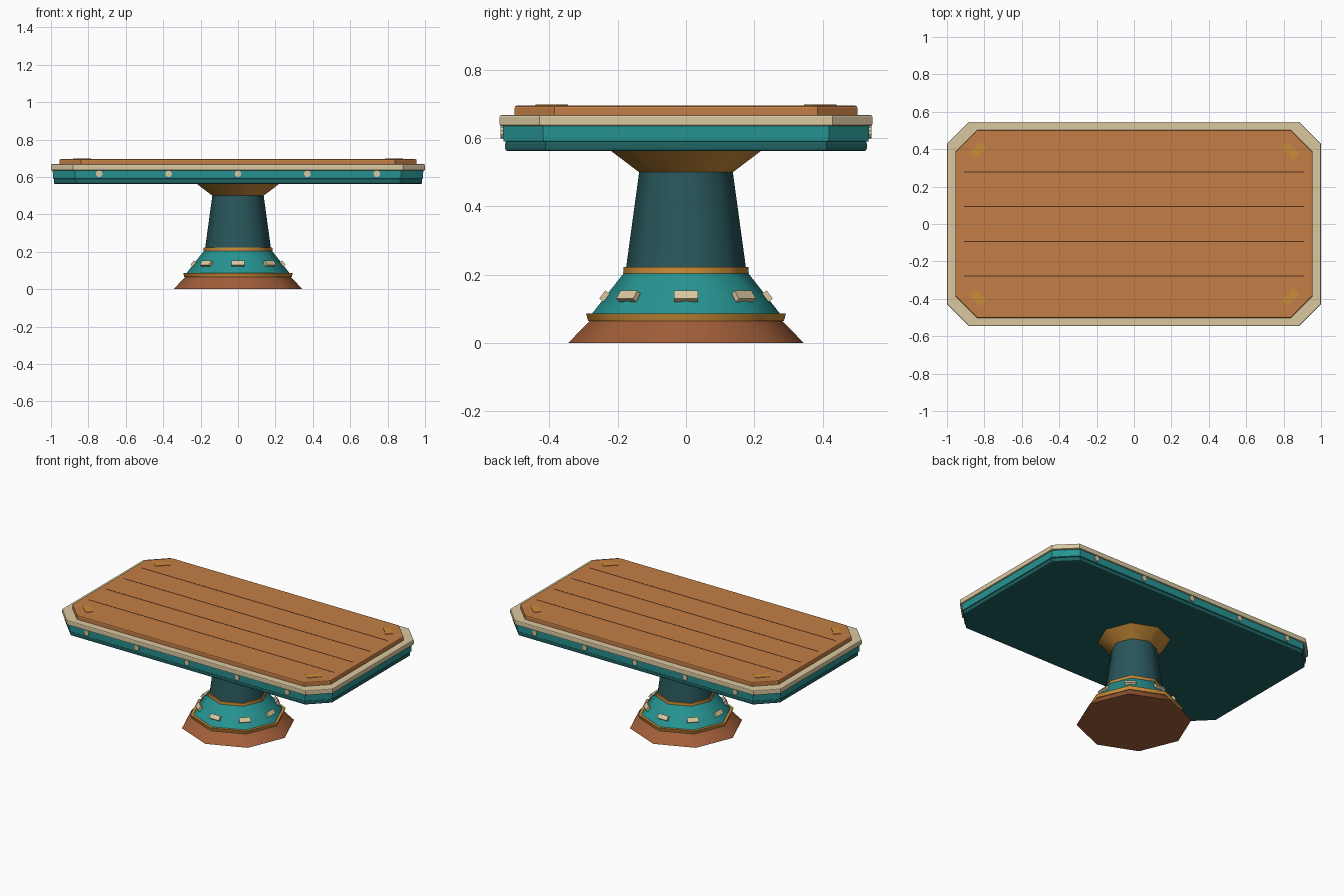
import bpy, bmesh, math
from mathutils import Matrix, Vector

if "Cube" in bpy.data.objects:
    bpy.data.objects.remove(bpy.data.objects["Cube"])


def material(name, r, g, b):
    linear = [((c / 255 + 0.055) / 1.055) ** 2.4 for c in (r, g, b)] + [1]
    m = bpy.data.materials.new(name)
    m.use_nodes = True
    m.diffuse_color = linear
    m.node_tree.nodes["Principled BSDF"].inputs["Base Color"].default_value = linear
    return m


WOOD = material("warm wood", 196, 126, 70)
GROOVE = material("dark groove", 84, 50, 32)
CREAM = material("cream", 218, 200, 160)
TEAL = material("teal", 38, 148, 146)
DEEP = material("deep teal", 30, 98, 98)
SLATE = material("slate teal", 40, 86, 91)
GOLD = material("gold", 202, 140, 56)
BROWN = material("red brown", 162, 95, 58)


def finish(name, bm, mat):
    bmesh.ops.recalc_face_normals(bm, faces=bm.faces)
    mesh = bpy.data.meshes.new(name)
    bm.to_mesh(mesh)
    bm.free()
    mesh.materials.append(mat)
    obj = bpy.data.objects.new(name, mesh)
    bpy.context.collection.objects.link(obj)
    return obj


def frustum(name, z0, z1, r0, r1, mat):
    """Eight-sided tapered ring with smooth sides, corners on the axes."""
    bm = bmesh.new()
    bmesh.ops.create_cone(bm, cap_ends=True, segments=8, radius1=r0, radius2=r1,
                          depth=z1 - z0, matrix=Matrix.Translation((0, 0, (z0 + z1) / 2)))
    # start the ring exactly on an axis
    first = bm.verts[:][0].co
    turn = -math.atan2(first.y, first.x)
    bmesh.ops.rotate(bm, verts=bm.verts, matrix=Matrix.Rotation(turn, 3, "Z"))
    for f in bm.faces:
        f.smooth = len(f.verts) == 4
    for e in bm.edges:
        e.smooth = all(f.smooth for f in e.link_faces)
    return finish(name, bm, mat)


def slab(name, hx, hy, cut, z0, z1, mat, bevel=0.006, inset=0.0):
    """Rectangle with clipped corners, extruded from z0 to z1."""
    def outline(d, z):
        x, y, c = hx - d, hy - d, cut - d * 0.5
        return [bm.verts.new((px, py, z)) for px, py in (
            (x, c - y), (x, y - c), (x - c, y), (c - x, y),
            (-x, y - c), (-x, c - y), (c - x, -y), (x - c, -y))]
    bm = bmesh.new()
    low, high = outline(inset, z0), outline(0, z1)
    bm.faces.new(low)
    bm.faces.new(high)
    for i in range(8):
        j = (i + 1) % 8
        bm.faces.new((low[i], low[j], high[j], high[i]))
    obj = finish(name, bm, mat)
    mod = obj.modifiers.new("soft edges", "BEVEL")
    mod.width, mod.segments = bevel, 2
    mod.limit_method, mod.angle_limit = "ANGLE", math.radians(60)
    return obj


def box(name, size, matrix, mat):
    bm = bmesh.new()
    bmesh.ops.create_cube(bm, size=1)
    bmesh.ops.scale(bm, vec=Vector(size), verts=bm.verts)
    bmesh.ops.transform(bm, matrix=matrix, verts=bm.verts)
    return finish(name, bm, mat)


# Pedestal, from the floor up
frustum("foot", 0, 0.07, 0.345, 0.277, BROWN)
frustum("lower_band", 0.065, 0.087, 0.287, 0.293, GOLD)
frustum("lower_cone", 0.08, 0.21, 0.28, 0.178, TEAL)
frustum("upper_band", 0.203, 0.222, 0.184, 0.183, GOLD)
frustum("column", 0.21, 0.502, 0.177, 0.137, SLATE)
frustum("support_flange", 0.5, 0.565, 0.137, 0.223, GOLD)

# Tilted studs around the cone
for i in range(8):
    place = (Matrix.Rotation(i * math.pi / 4, 4, "Z")
             @ Matrix.Translation((0.239, 0, 0.137))
             @ Matrix.Rotation(math.radians(-37), 4, "Y"))
    box(f"cone_stud_{i + 1}", (0.016, 0.07, 0.03), place, CREAM)

# Layered table top
slab("under_rim", 0.985, 0.53, 0.118, 0.562, 0.592, DEEP, 0.008)
slab("side_band", 0.991, 0.537, 0.118, 0.59, 0.637, TEAL, 0.003, 0.002)
slab("edge_trim", 1.0, 0.546, 0.117, 0.635, 0.668, CREAM)
slab("table_board", 0.955, 0.502, 0.116, 0.66, 0.695, WOOD)

# Plank grooves
for i in range(4):
    y = (i - 1.5) * 0.186
    box(f"plank_groove_{i + 1}", (1.82, 0.005, 0.003),
        Matrix.Translation((0, y, 0.6945)), GROOVE)

# Corner plates, parallel to the clipped corners
for sx in (-1, 1):
    for sy in (-1, 1):
        place = (Matrix.Translation((sx * 0.835, sy * 0.393, 0.694))
                 @ Matrix.Rotation(-sx * sy * math.pi / 4, 4, "Z"))
        side = "left" if sx > 0 else "right"
        end = "back" if sy > 0 else "front"
        box(f"corner_plate_{end}_{side}", (0.09, 0.045, 0.008), place, GOLD)

# Round rivets along the front and back
for sy, end in ((-1, "front"), (1, "back")):
    for i in range(5):
        bm = bmesh.new()
        place = (Matrix.Translation(((i - 2) * 0.371, sy * 0.537, 0.617))
                 @ Matrix.Rotation(math.pi / 2, 4, "X"))
        bmesh.ops.create_cone(bm, cap_ends=True, segments=10, radius1=0.018,
                              radius2=0.018, depth=0.012, matrix=place)
        finish(f"rivet_{end}_{i + 1}", bm, CREAM)
